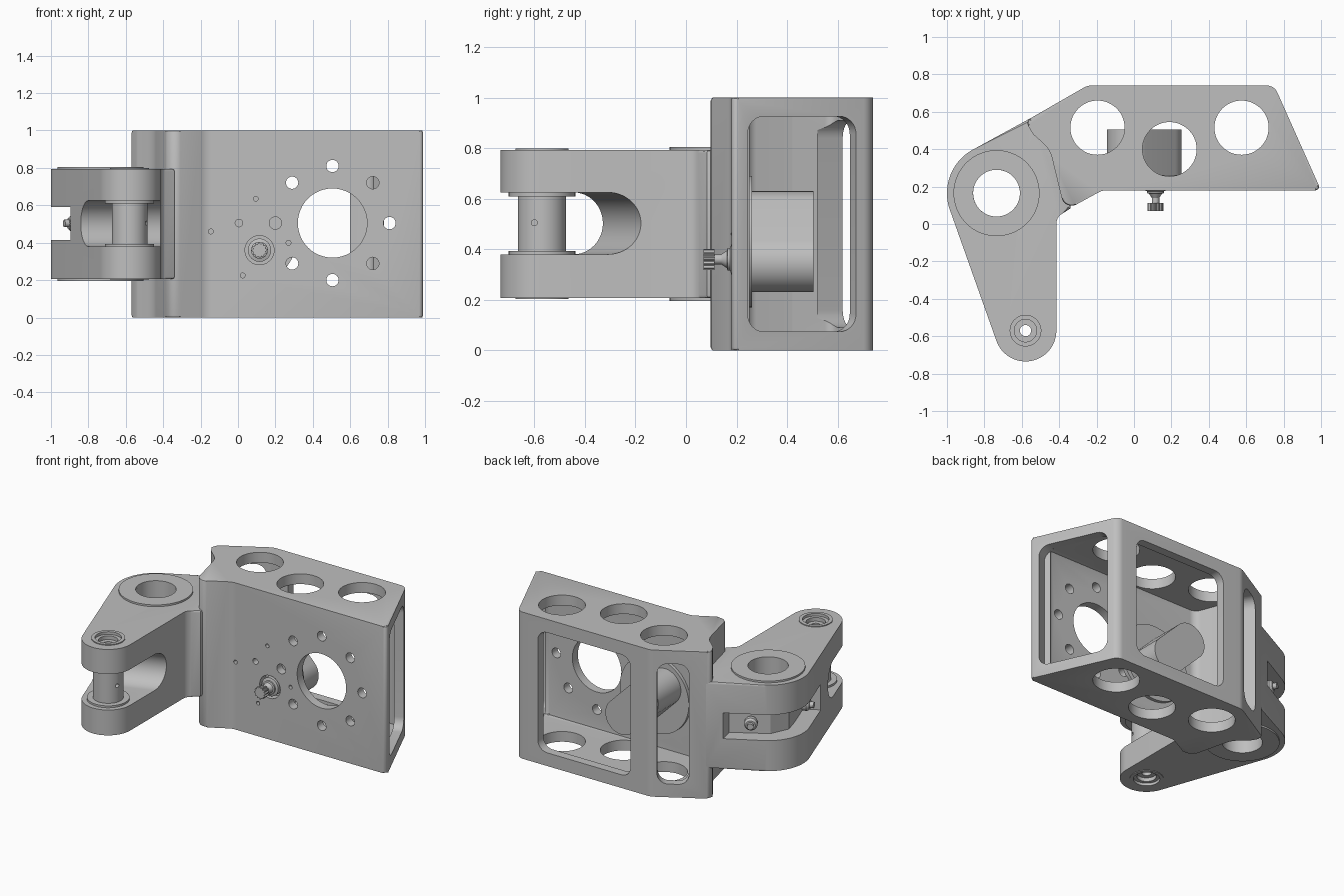
import bpy, bmesh, math
from mathutils import Matrix, Vector

if "Cube" in bpy.data.objects:
    bpy.data.objects.remove(bpy.data.objects["Cube"])

metal = bpy.data.materials.new("grey metal")
metal.use_nodes = True
GREY = (0.52, 0.52, 0.52, 1)
metal.diffuse_color = GREY
metal.node_tree.nodes["Principled BSDF"].inputs["Base Color"].default_value = GREY


def upright(x=0, y=0):
    return Matrix.Translation((x, y, 0))


def wall(x, y, z=0, deg=0):
    """Frame whose profile stands upright and extrudes along a horizontal normal."""
    a = math.radians(deg)
    u, n = Vector((math.cos(a), math.sin(a), 0)), Vector((-math.sin(a), math.cos(a), 0))
    m = Matrix((u, (0, 0, 1), n)).transposed().to_4x4()
    return Matrix.Translation((x, y, z)) @ m


def arc(cx, cy, r, a0, a1, n=24):
    angles = [math.radians(a0 + (a1 - a0) * i / n) for i in range(n + 1)]
    return [(cx + r * math.cos(a), cy + r * math.sin(a)) for a in angles]


def circle(r, x=0, y=0, n=48):
    return arc(x, y, r, 0, 360, n)[:-1]


def rounded(corners, n=8):
    """Polygon from (x, y, radius) corners with filleted corners."""
    out = []
    for i, (x, y, r) in enumerate(corners):
        if r == 0:
            out.append((x, y))
            continue
        p = Vector((x, y))
        a = Vector(corners[i - 1][:2]) - p
        b = Vector(corners[(i + 1) % len(corners)][:2]) - p
        half = a.angle(b) / 2
        t = min(r / math.tan(half), 0.45 * a.length, 0.45 * b.length)
        r = t * math.tan(half)
        a.normalize()
        b.normalize()
        c = p + (a + b).normalized() * (r / math.sin(half))
        v0, v1 = p + a * t - c, p + b * t - c
        start = math.degrees(math.atan2(v0.y, v0.x))
        sweep = math.degrees(math.atan2(v1.y, v1.x)) - start
        sweep = (sweep + 180) % 360 - 180
        out += arc(c.x, c.y, r, start, start + sweep, n)
    return out


def rect(x0, x1, y0, y1, r):
    return rounded([(x0, y0, r), (x1, y0, r), (x1, y1, r), (x0, y1, r)])


def finish(name, bm, frame):
    bm.transform(frame)
    bmesh.ops.remove_doubles(bm, verts=bm.verts, dist=1e-5)
    bmesh.ops.recalc_face_normals(bm, faces=bm.faces)
    me = bpy.data.meshes.new(name)
    bm.to_mesh(me)
    bm.free()
    me.materials.append(metal)
    ob = bpy.data.objects.new(name, me)
    bpy.context.collection.objects.link(ob)
    return ob


def prism(name, pts, lo, hi, frame=Matrix(), bevel=0):
    bm = bmesh.new()
    base = [bm.verts.new((x, y, lo)) for x, y in pts]
    top = [bm.verts.new((x, y, hi)) for x, y in pts]
    caps = [bm.faces.new(base[::-1]), bm.faces.new(top)]
    for i in range(len(pts)):
        bm.faces.new((base[i - 1], base[i], top[i], top[i - 1]))
    if bevel:
        edges = [e for f in caps for e in f.edges]
        bmesh.ops.bevel(bm, geom=edges, offset=bevel, segments=2, profile=0.5, affect='EDGES')
    return finish(name, bm, frame)


def lathe(name, profile, frame, n=40):
    """Revolve a closed (radius, height) loop around the frame's normal."""
    bm = bmesh.new()
    rings = [[bm.verts.new((r * math.cos(math.tau * i / n), r * math.sin(math.tau * i / n), h))
              for i in range(n)] for r, h in profile]
    for j in range(len(rings)):
        a, b = rings[j - 1], rings[j]
        if profile[j - 1][0] == 0 and profile[j][0] == 0:
            continue
        for i in range(n):
            bm.faces.new((a[i - 1], a[i], b[i], b[i - 1]))
    return finish(name, bm, frame)


def cut(target, cutter):
    mod = target.modifiers.new("cut", 'BOOLEAN')
    mod.operation, mod.solver, mod.object = 'DIFFERENCE', 'EXACT', cutter
    bpy.context.view_layer.objects.active = target
    bpy.ops.object.modifier_apply(modifier=mod.name)
    bpy.data.objects.remove(cutter)


# Hollow housing
housing = prism("housing", rounded([
    (1, 0.18, 0.02), (0.75, 0.74, 0.06), (-0.25, 0.74, 0.08), (-0.58, 0.55, 0.03),
    (-0.54, 0.48, 0.04), (-0.45, 0.40, 0.15), (-0.37, 0.07, 0.055), (-0.17, 0.18, 0.1)]),
    0, 1, bevel=0.012)
cut(housing, prism("cavity", rounded([
    (0.91, 0.24, 0.03), (0.71, 0.68, 0.04), (-0.24, 0.68, 0.05), (-0.41, 0.58, 0.04),
    (-0.36, 0.42, 0.05), (-0.29, 0.24, 0.06)]), 0.07, 0.93, bevel=0.015))

# Housing windows
cut(housing, prism("back_window", rect(-0.10, 0.60, 0.09, 0.91, 0.07), -0.1, 0.1, wall(0, 0.74)))
cut(housing, prism("slant_window", rect(-0.24, -0.04, 0.09, 0.91, 0.07), -0.12, 0.1,
                   wall(-0.25, 0.74, deg=30)))
cut(housing, prism("side_window", rect(0.07, 0.54, 0.074, 0.926, 0.07), -0.1, 0.075,
                   wall(1, 0.18, deg=114)))

# Lightening holes through top and bottom
for x, y in ((-0.195, 0.515), (0.19, 0.40), (0.575, 0.515)):
    cut(housing, prism("hole", circle(0.145), -0.1, 1.1, upright(x, y)))

# Front holes: main bore, bolt circle, motor screws and knob opening
front = [(0.505, 0.505, 0.185), (0.115, 0.36, 0.078), (0.005, 0.505, 0.02)]
for k in range(8):
    a = math.tau * k / 8
    front.append((0.505 + 0.305 * math.cos(a), 0.505 + 0.305 * math.sin(a), 0.033))
front += [(x, z, 0.013) for x, z in ((-0.145, 0.46), (0.095, 0.635), (0.27, 0.40), (0.025, 0.225))]
for x, z, r in front:
    cut(housing, prism("hole", circle(r, n=48 if r > 0.1 else 24), 0.1, 0.26, wall(x, 0, z)))

# Forked arm
PIVOT, FORK = (-0.735, 0.165), (-0.58, -0.57)
outline = arc(*PIVOT, 0.265, 120, 199.6) + arc(*FORK, 0.165, 199.6, 360)
outline += rounded([(-0.415, -0.3, 0), (-0.415, 0.035, 0.06), (-0.34, 0.083, 0), (-0.335, 0.14, 0),
                    (-0.40, 0.35, 0), (-0.52, 0.50, 0), (-0.545, 0.57, 0)])
arm = prism("arm", outline, 0.207, 0.793, bevel=0.012)
slot = [(-1.2, 0.38)] + arc(-0.152, 0.5025, 0.1225, -90, 90) + [(-1.2, 0.625)]
cut(arm, prism("slot", slot, -1.5, 1.5, wall(0, 0, deg=109.5)))
cut(arm, prism("bore", circle(0.125), 0, 1, upright(*PIVOT)))
cut(arm, prism("bore", circle(0.096), 0, 1, upright(*FORK)))

# Side channel wrapped around the rear pivot
channel = [(-0.65, 0.56), (-0.62, 0.42), (-0.84, 0.29), (-0.895, 0.17), (-0.87, 0.08),
           (-0.80, -0.12), (-0.89, -0.17), (-1.1, -0.2), (-1.1, 0.6), (-0.8, 0.7)]
cut(arm, prism("channel", channel, 0.415, 0.59))

# Raised washers at the rear pivot
for name, lo, hi in (("pivot_washer_top", 0.78, 0.805), ("pivot_washer_bottom", 0.195, 0.22)):
    lathe(name, [(0.125, lo), (0.23, lo), (0.23, hi), (0.125, hi)], upright(*PIVOT), 64)

# Bushing with flanges and stepped ends in the fork
half = [(0.03, 0.255), (0.06, 0.255), (0.06, 0.28), (0.082, 0.28), (0.082, 0.298),
        (0.105, 0.298), (0.105, 0.28), (0.095, 0.28), (0.095, 0.13), (0.132, 0.13),
        (0.132, 0.108), (0.095, 0.108)]
loop = half + [(r, -h) for r, h in reversed(half)]
bushing = lathe("fork_bushing", [(r, 0.501 + h) for r, h in loop], upright(*FORK), 48)
cut(bushing, prism("oil_hole", circle(0.012, n=16), -0.12, -0.05, wall(-0.58, -0.60, 0.505, 90)))

# Channel screws
head = [(0, -0.03), (0.022, -0.03), (0.022, 0.03), (0.042, 0.03), (0.042, 0.06), (0.03, 0.075),
        (0.02, 0.075), (0.02, 0.10), (0, 0.10)]
lathe("channel_screw_rear", head, wall(-0.74, 0.35, 0.503, 30), 20)
lathe("channel_screw_side", head, wall(-0.835, -0.02, 0.503, 109), 20)

# Motor: mounting flange and oblong body
MX, MZ = 0.055, 0.43
prism("motor_flange", circle(0.26, n=64), 0.236, 0.262, wall(MX, 0, MZ), bevel=0.004)
body = arc(0.08, -0.08, 0.12, -135, 45) + arc(-0.08, 0.08, 0.12, 45, 225)
prism("motor_body", body, 0.255, 0.505, wall(MX, 0, MZ), bevel=0.012)

# Output shaft and toothed knob
lathe("output_shaft", [(0, 0.09), (0.02, 0.09), (0.02, 0.14), (0.035, 0.162), (0.045, 0.165),
                       (0.045, 0.175), (0.062, 0.18), (0.062, 0.24), (0, 0.24)], wall(0.115, 0, 0.36))
teeth = []
for k in range(48):
    r = 0.042 if k % 4 < 2 else 0.034
    teeth.append((r * math.cos(math.tau * k / 48), r * math.sin(math.tau * k / 48)))
prism("output_gear", teeth, 0.07, 0.112, wall(0.115, 0, 0.36))

# Smooth round walls while keeping edges crisp
bpy.ops.object.select_all(action='DESELECT')
for ob in bpy.context.collection.objects:
    if ob.type == 'MESH' and metal.name in ob.data.materials:
        ob.select_set(True)
        bpy.context.view_layer.objects.active = ob
bpy.ops.object.shade_smooth_by_angle(angle=math.radians(30))
